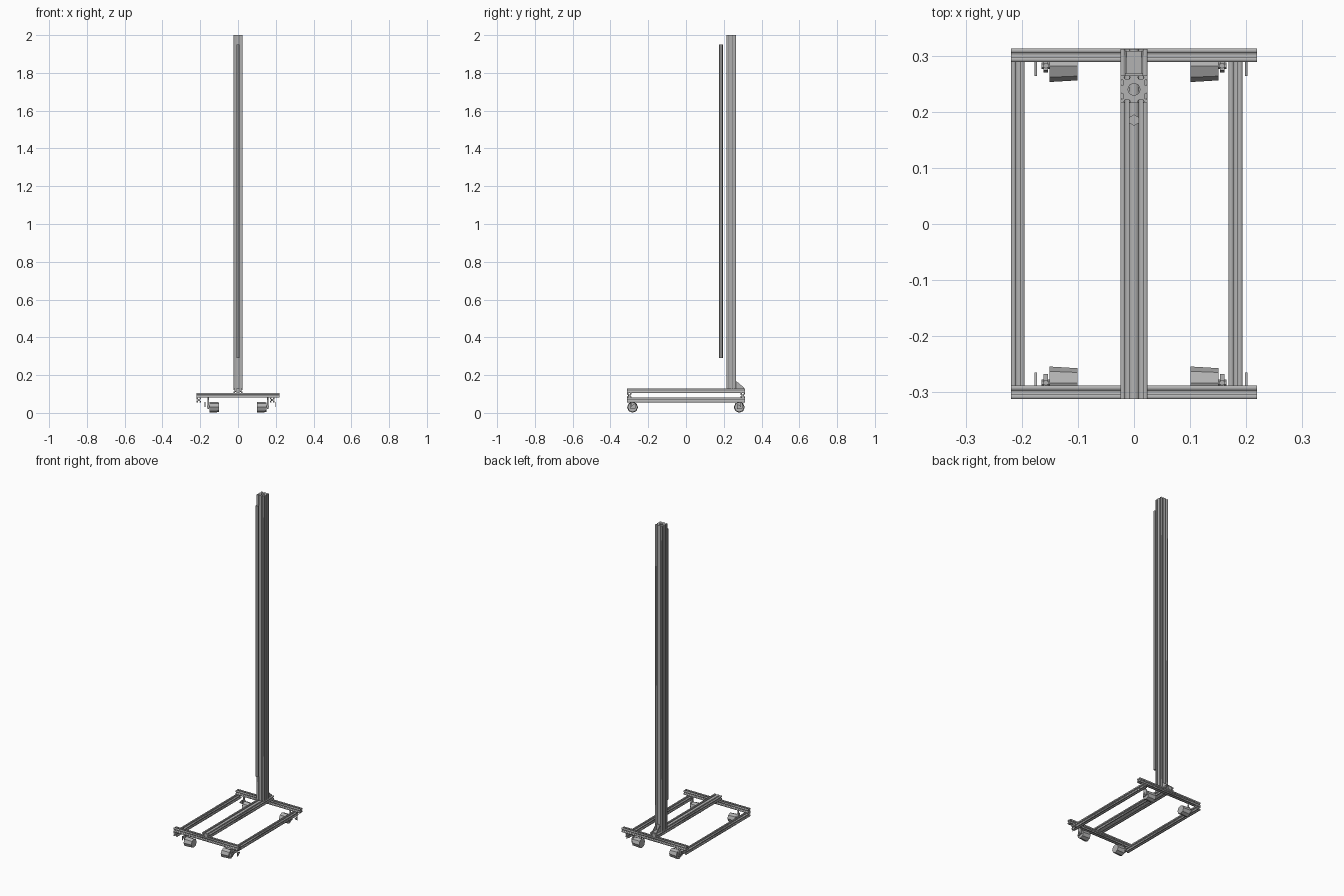
import bpy, bmesh, math
from mathutils import Matrix, Vector

cube = bpy.data.objects.get("Cube")
if cube:
    bpy.data.objects.remove(cube, do_unlink=True)


def material(name, value):
    m = bpy.data.materials.new(name)
    m.use_nodes = True
    colour = (value, value, value, 1)
    m.diffuse_color = colour
    m.node_tree.nodes["Principled BSDF"].inputs["Base Color"].default_value = colour
    return m


METAL = material("aluminium_grey", 0.45)
CELL = 0.0243


def add_mesh(name, mesh, matrix=None):
    if matrix:
        mesh.transform(matrix)
    mesh.materials.clear()
    mesh.materials.append(METAL)
    ob = bpy.data.objects.new(name, mesh)
    bpy.context.collection.objects.link(ob)
    return ob


def slotted_outline(nx, ny):
    """Outline of an extrusion with one T-slot per cell on every side."""
    half = Vector((nx * CELL / 2, ny * CELL / 2))
    slot = [(-.0035, 0), (-.0035, .002), (-.006, .002), (-.0035, .006),
            (.0035, .006), (.006, .002), (.0035, .002), (.0035, 0)]
    corners = [Vector((-half.x, -half.y)), Vector((half.x, -half.y)),
               Vector((half.x, half.y)), Vector((-half.x, half.y))]
    points = []
    for i, start in enumerate(corners):
        along = (corners[(i + 1) % 4] - start).normalized()
        inward = Vector((-along.y, along.x))
        points.append(start)
        for k in range((nx, ny)[i % 2]):
            middle = start + along * CELL * (k + .5)
            points += [middle + along * a + inward * d for a, d in slot]
    return points


def extrusion(name, nx, ny, length, centre, axis="Z", bore=0.0025):
    """Slotted bar with a round bore, laid along the given axis."""
    curve = bpy.data.curves.new(name, "CURVE")
    curve.dimensions = "2D"
    curve.fill_mode = "BOTH"
    curve.extrude = length / 2
    loops = [slotted_outline(nx, ny)]
    for k in range(1 if nx == ny else nx):
        cx = 0 if nx == ny else (k - (nx - 1) / 2) * CELL
        loops.append([Vector((cx + bore * math.cos(a * math.pi / 4),
                              bore * math.sin(a * math.pi / 4))) for a in range(8)])
    for loop in loops:
        spline = curve.splines.new("POLY")
        spline.points.add(len(loop) - 1)
        for p, co in zip(spline.points, loop):
            p.co = (co.x, co.y, 0, 1)
        spline.use_cyclic_u = True
    temp = bpy.data.objects.new(name + "_path", curve)
    bpy.context.collection.objects.link(temp)
    bpy.context.view_layer.update()
    deps = bpy.context.evaluated_depsgraph_get()
    mesh = bpy.data.meshes.new_from_object(temp.evaluated_get(deps))
    bpy.data.objects.remove(temp, do_unlink=True)
    turn = {"X": Matrix.Rotation(math.pi / 2, 4, "Y"),
            "Y": Matrix.Rotation(math.pi / 2, 4, "X"),
            "Z": Matrix.Identity(4)}[axis]
    return add_mesh(name, mesh, Matrix.Translation(centre) @ turn)


def cylinder(name, r1, r2, depth, centre, axis="Z", sides=8):
    bm = bmesh.new()
    bmesh.ops.create_cone(bm, cap_ends=True, segments=sides, radius1=r1, radius2=r2, depth=depth)
    mesh = bpy.data.meshes.new(name)
    bm.to_mesh(mesh)
    bm.free()
    turn = Matrix.Rotation(math.pi / 2, 4, "Y") if axis == "X" else Matrix.Identity(4)
    return add_mesh(name, mesh, Matrix.Translation(centre) @ turn)


def prism(name, profile, x0, x1):
    """A (y, z) profile extruded between two x positions."""
    bm = bmesh.new()
    face = bm.faces.new([bm.verts.new((x0, y, z)) for y, z in profile])
    new = bmesh.ops.extrude_face_region(bm, geom=[face])["geom"]
    bmesh.ops.translate(bm, vec=(x1 - x0, 0, 0),
                        verts=[v for v in new if isinstance(v, bmesh.types.BMVert)])
    bmesh.ops.recalc_face_normals(bm, faces=bm.faces)
    mesh = bpy.data.meshes.new(name)
    bm.to_mesh(mesh)
    bm.free()
    return add_mesh(name, mesh)


# Base frame: two side rails, two crossbars, wide centre beam
extrusion("right_rail", 1, 1, .624, (-.207, 0, .068), "Y")
extrusion("left_rail", 1, 1, .624, (.181, 0, .068), "Y")
for name, y in (("front", -.3), ("rear", .301)):
    extrusion(name + "_crossbar", 1, 1, .438, (0, y, .0925), "X")
extrusion("centre_beam", 2, 1, .624, (0, 0, .117), "Y")

# Upright post, standing rod and the corner bracket behind the post
extrusion("upright_post", 2, 2, 1.871, (0, .24, 1.0645), bore=.011)
cylinder("front_rod", .01, .01, 1.66, (0, .185, 1.12), sides=6)
for x in (-.016, .013):
    prism("bracket_cheek", [(.264, .129), (.308, .129), (.308, .133), (.268, .167), (.264, .167)],
          x, x + .003)
prism("bracket_foot", [(.264, .129), (.308, .129), (.308, .132), (.264, .132)], -.016, .016)
prism("bracket_back", [(.264, .129), (.268, .129), (.268, .167), (.264, .167)], -.016, .016)

# Casters and rail gussets at the four corners
for end, y in (("front", -.283), ("rear", .282)):
    s = 1 if y < 0 else -1
    for side, x in (("right", -1), ("left", 1)):
        tag = end + "_" + side
        cylinder(tag + "_wheel", .029, .026, .05, (x * .126, y, .03), "X")
        cylinder(tag + "_axle", .006, .006, .016, (x * .157, y, .034), "X", 6)
        prism(tag + "_fork", [(y - .012, .02), (y + .016, .024), (y + .016, .05),
                              (y + .004, .068), (y - .008, .068)], x * .153, x * .161)
        cylinder(tag + "_stem", .005, .005, .02, (x * .157, y, .072), sides=6)
    for x in (-.177, .198):
        prism(end + "_gusset", [(y - s * .008, .032), (y - s * .008, .058), (y + s * .018, .052)],
              x, x + .004)
